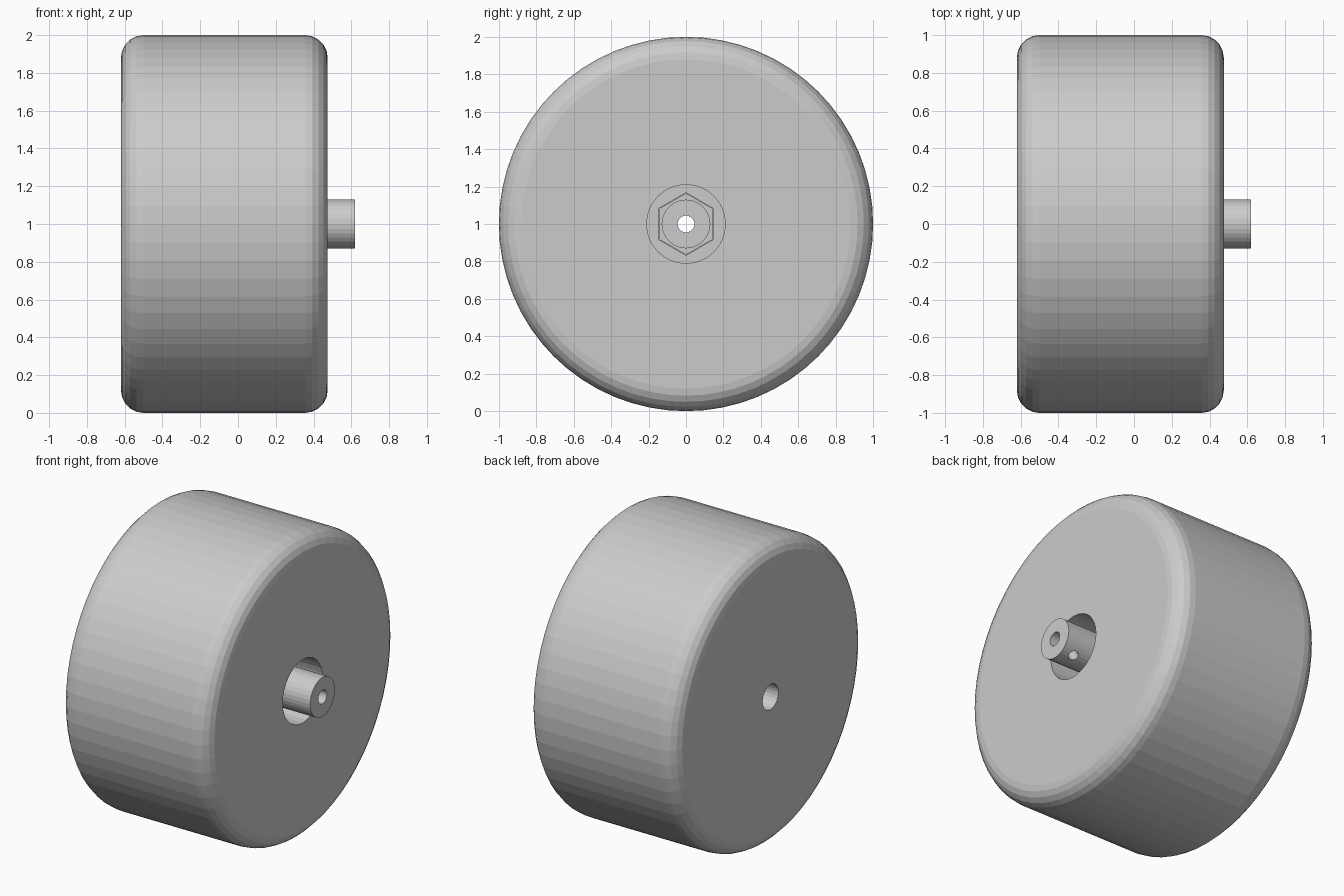
import bpy, bmesh, math
from mathutils import Matrix, Vector

if "Cube" in bpy.data.objects:
    bpy.data.objects.remove(bpy.data.objects["Cube"])


def lathe_x(name, profile, sides, phase=0.0):
    """Closed solid of revolution about the x axis through z = 1; profile is (x, radius)."""
    bm = bmesh.new()
    rings = []
    for x, r in profile:
        ring = []
        for i in range(sides):
            a = phase + 2 * math.pi * i / sides
            ring.append(bm.verts.new((x, r * math.sin(a), 1 + r * math.cos(a))))
        rings.append(ring)
    for a, b in zip(rings, rings[1:]):
        for i in range(sides):
            j = (i + 1) % sides
            bm.faces.new((a[i], a[j], b[j], b[i]))
    bm.faces.new(rings[0])
    bm.faces.new(rings[-1])
    bmesh.ops.recalc_face_normals(bm, faces=bm.faces[:])
    mesh = bpy.data.meshes.new(name)
    bm.to_mesh(mesh)
    bm.free()
    obj = bpy.data.objects.new(name, mesh)
    bpy.context.collection.objects.link(obj)
    return obj


def combine(obj, other, operation):
    """Apply a boolean and discard the helper object."""
    mod = obj.modifiers.new(operation, 'BOOLEAN')
    mod.operation = operation
    mod.solver = 'EXACT'
    mod.object = other
    other.hide_render = True
    bpy.context.view_layer.objects.active = obj
    bpy.ops.object.modifier_apply(modifier=mod.name)
    bpy.data.objects.remove(other, do_unlink=True)


# Wheel body with rounded rims
LEFT, RIGHT, FILLET = -0.62, 0.475, 0.12
STEPS = 5
arc = [math.pi / 2 * i / STEPS for i in range(STEPS + 1)]
profile = [(LEFT + FILLET * (1 - math.sin(a)), 1 - FILLET * (1 - math.cos(a)))
           for a in reversed(arc)]
profile += [(RIGHT - FILLET * (1 - math.sin(a)), 1 - FILLET * (1 - math.cos(a)))
            for a in arc]
wheel = lathe_x("wheel", profile, 64)

# Round recess, hexagonal socket and axle hole
FLOOR, SOCKET_END = 0.17, -0.09
for r, sides, x0, x1 in ((0.21, 32, FLOOR, 0.7),
                         (0.167, 6, SOCKET_END, 0.6),
                         (0.083, 24, -0.8, 0.3)):
    combine(wheel, lathe_x("cutter", [(x0, r), (x1, r)], sides), 'DIFFERENCE')

# Hub: hexagonal base stepping up to a round shaft
hub = lathe_x("hub", [(SOCKET_END, 0.165), (0.2, 0.165)], 6)
combine(hub, lathe_x("shaft", [(0.1, 0.13), (0.62, 0.13)], 32), 'UNION')
combine(hub, lathe_x("bore", [(-0.3, 0.045), (0.8, 0.045)], 24), 'DIFFERENCE')

# Set-screw hole, square to one lower flat of the hexagon
screw_cut = lathe_x("screw_cutter", [(0.0, 0.032), (0.25, 0.032)], 20)
direction = Vector((0, 0.5, -math.sqrt(3) / 2))
aim = Vector((1, 0, 0)).rotation_difference(direction).to_matrix().to_4x4()
screw_cut.data.transform(Matrix.Translation((0.53, 0, 1)) @ aim @ Matrix.Translation((0, 0, -1)))
combine(hub, screw_cut, 'DIFFERENCE')
